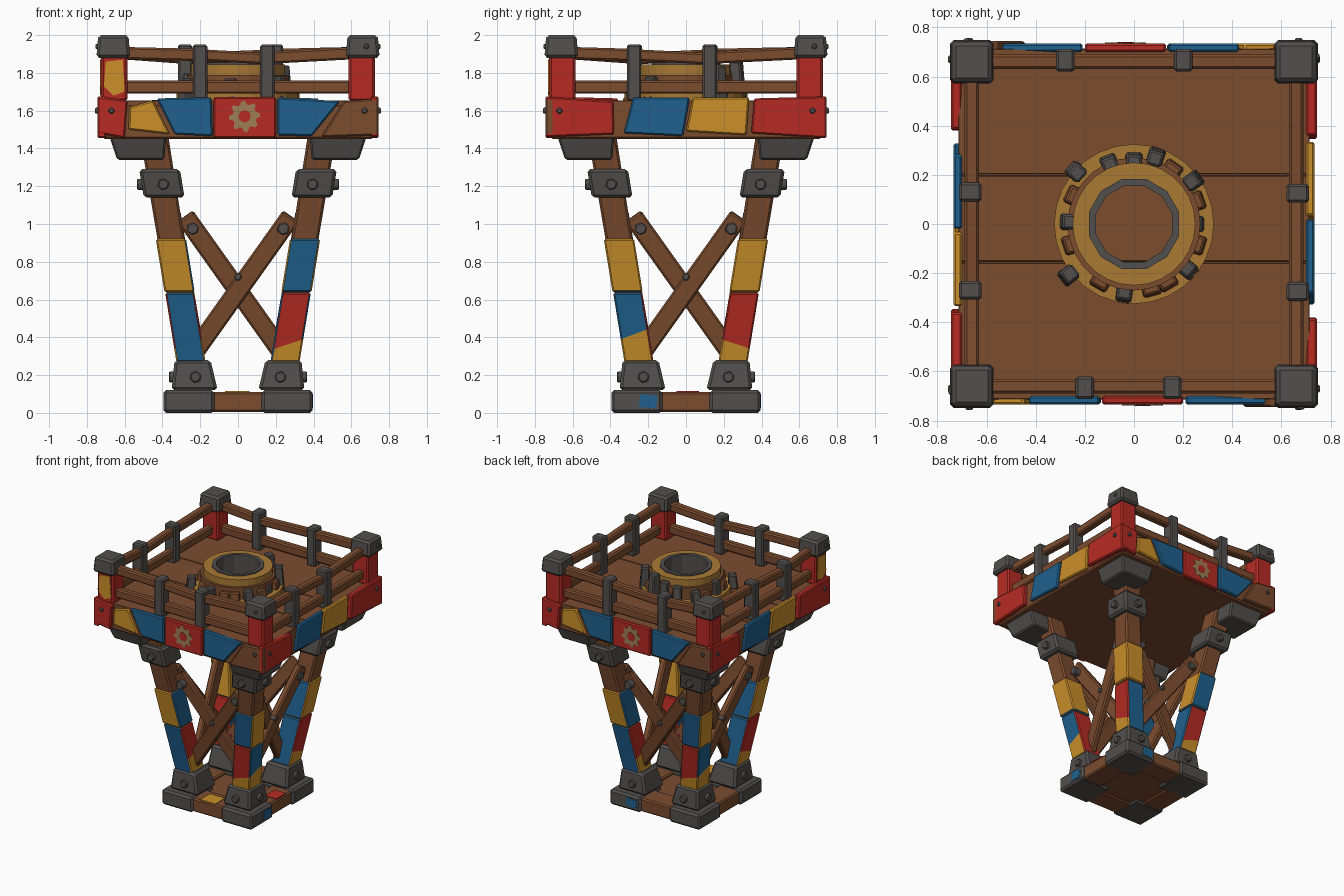
import bpy, bmesh, math
from mathutils import Matrix, Vector

if "Cube" in bpy.data.objects:
    bpy.data.objects.remove(bpy.data.objects["Cube"])

def material(name, rgb):
    m = bpy.data.materials.new(name)
    m.diffuse_color = (*rgb, 1)
    m.use_nodes = True
    m.node_tree.nodes["Principled BSDF"].inputs["Base Color"].default_value = m.diffuse_color
    return m

WOOD = material("brown wood", (0.20, 0.072, 0.028))
IRON = material("dark iron", (0.085, 0.08, 0.075))
RED = material("red paint", (0.47, 0.024, 0.017))
BLUE = material("blue paint", (0.014, 0.12, 0.27))
GOLD = material("yellow paint", (0.60, 0.28, 0.024))
BRASS = material("aged brass", (0.40, 0.195, 0.035))
TAN = material("tan emblem", (0.35, 0.21, 0.095))
side = lambda k: Matrix.Rotation(k * math.pi / 2, 4, 'Z')   # 0 front, 1 right, 2 back, 3 left

def finish(name, bm, mats, bevel=0.0, k=0):
    bm.transform(side(k))
    bmesh.ops.recalc_face_normals(bm, faces=bm.faces)
    me = bpy.data.meshes.new(name)
    bm.to_mesh(me)
    bm.free()
    ob = bpy.data.objects.new(name, me)
    for m in mats:
        me.materials.append(m)
    bpy.context.collection.objects.link(ob)
    if bevel:
        b = ob.modifiers.new("worn edge", 'BEVEL')
        b.width, b.segments, b.limit_method = bevel, 1, 'ANGLE'
    return ob

def loft_mesh(a, b):
    """Box between two rectangles, each (cx, cy, z, half x, half y)."""
    bm = bmesh.new()
    rings = [[bm.verts.new((cx + sx * hx, cy + sy * hy, z))
              for sx, sy in ((-1, -1), (1, -1), (1, 1), (-1, 1))] for cx, cy, z, hx, hy in (a, b)]
    bm.faces.new(rings[0])
    bm.faces.new(rings[1])
    for i in range(4):                       # side faces, in order front, right, back, left
        j = (i + 1) % 4
        bm.faces.new((rings[0][i], rings[0][j], rings[1][j], rings[1][i])).material_index = i
    return bm

def loft(name, a, b, mat, bevel=0.012, k=0):
    bm = loft_mesh(a, b)
    for f in bm.faces:
        f.material_index = 0
    return finish(name, bm, [mat], bevel, k)

def box(name, x0, x1, y0, y1, z0, z1, mat, bevel=0.01, k=0):
    c = ((x0 + x1) / 2, (y0 + y1) / 2)
    h = ((x1 - x0) / 2, (y1 - y0) / 2)
    return loft(name, (*c, z0, *h), (*c, z1, *h), mat, bevel, k)

def prism(name, pts, d0, d1, k, mat, bevel=0.0):
    """Outline (u, z) on side k, reaching from distance d0 out to d1."""
    bm = bmesh.new()
    r = [[bm.verts.new((u, -d, z)) for u, z in pts] for d in (d0, d1)]
    bm.faces.new(r[0])
    bm.faces.new(r[1])
    for i in range(len(pts)):
        j = (i + 1) % len(pts)
        bm.faces.new((r[0][i], r[0][j], r[1][j], r[1][i]))
    return finish(name, bm, [mat], bevel, k)

def circle(u, z, r, n, turn=0.0):
    return [(u + r * math.cos(turn + 2 * math.pi * i / n), z + r * math.sin(turn + 2 * math.pi * i / n))
            for i in range(n)]

def bolt(name, u, z, d0, d1, k, r=0.032):
    prism(name, circle(u, z, r, 6, 0.3), d0, d1, k, IRON, 0.006)

def beam(name, p0, p1, w, t, mat, k=0):
    """Bar from p0 to p1; w across in the side's plane, t through it."""
    p0, p1 = Vector(p0), Vector(p1)
    ax = p1 - p0
    x = ax.normalized()
    y = Vector((0, 1, 0))
    y = (y - x * y.dot(x)).normalized()
    m = Matrix((x, y, x.cross(y))).transposed().to_4x4()
    bm = bmesh.new()
    bmesh.ops.create_cube(bm, size=1, matrix=Matrix.Translation((p0 + p1) / 2) @ m
                          @ Matrix.Diagonal((ax.length, t, w, 1)))
    return finish(name, bm, [mat], 0.01, k)

def ring(name, r0, r1, z0, z1, n, mat, turn=0.0):
    bm = bmesh.new()
    loops = [[bm.verts.new((x, y, z)) for x, y in circle(0, 0, r, n, turn)]
             for r, z in ((r0, z0), (r1, z0), (r1, z1), (r0, z1))]
    for a in range(4):
        for i in range(n):
            j, b = (i + 1) % n, (a + 1) % 4
            bm.faces.new((loops[a][i], loops[a][j], loops[b][j], loops[b][i]))
    ob = finish(name, bm, [mat])
    return ob

leg = lambda z: 0.205 + 0.163 * z            # leg centre offset at height z

# Base
box("base_floor", -0.34, 0.34, -0.34, 0.34, 0.015, 0.09, WOOD)
for k in range(4):
    box("base_beam", -0.16, 0.16, -0.375, -0.2, 0.005, 0.11, WOOD, k=k)
    box("base_corner", 0.125, 0.395, -0.395, -0.125, 0, 0.12, IRON, 0.015, k)
for k in (1, 2):
    prism("base_paint", [(-0.25, 0.03), (-0.16, 0.025), (-0.15, 0.09), (-0.24, 0.1)], 0.39, 0.398, k, BLUE)
box("base_yellow_patch", -0.07, 0.06, -0.37, -0.25, 0.108, 0.115, GOLD, 0)
box("base_red_patch", -0.05, 0.07, -0.37, -0.27, 0.108, 0.115, RED, 0, 1)

# Legs with painted sleeves; side colours listed front, right, back, left
UP = {-1: (GOLD, BLUE, BLUE, GOLD), 1: (BLUE, GOLD, GOLD, GOLD)}
LOW = {-1: (BLUE, RED, BLUE, RED), 1: (RED, BLUE, RED, BLUE)}

def sleeve(name, s, z0, z1, h, cols, drip, k):
    bm = loft_mesh((s * leg(z0), -leg(z0), z0, h, h), (s * leg(z1), -leg(z1), z1, h, h))
    if drip:                                  # yellow paint on the lower end of some sides
        n = Vector((-0.35, -0.35, 1))
        p = Vector((s * leg(0.38), -leg(0.38), 0.39))
        bmesh.ops.bisect_plane(bm, geom=bm.verts[:] + bm.edges[:] + bm.faces[:], plane_co=p, plane_no=n)
        for f in bm.faces:
            if f.material_index in drip and (f.calc_center_median() - p).dot(n) < 0:
                f.material_index = 4
    finish(name, bm, [*cols, GOLD], 0.008, k)

for k in (0, 2):
    for s in (-1, 1):
        def at(z, h, dc=0.0):
            return (s * (leg(z) + dc), -(leg(z) + dc), z, h, h)
        loft("leg", at(0.2, 0.067), at(1.47, 0.075), WOOD, 0.012, k)
        sleeve("leg_lower_sleeve", s, 0.27, 0.635, 0.077, LOW[s], (0, 1) if s > 0 else (1, 3), k)
        sleeve("leg_upper_sleeve", s, 0.64, 0.92, 0.08, UP[s], (), k)
        loft("leg_foot", at(0.12, 0.122, 0.005), at(0.28, 0.095, -0.01), IRON, 0.015, k)
        loft("leg_clamp", at(1.14, 0.108), at(1.29, 0.108), IRON, 0.015, k)
        loft("platform_bracket", (s * 0.515, -0.515, 1.34, 0.125, 0.125),
             (s * 0.53, -0.53, 1.46, 0.15, 0.15), IRON, 0.01, k)

# Cross braces and bolts, one set per side
for k in range(4):
    beam("cross_brace", (-0.24, -0.235, 0.31), (0.28, -0.36, 1.04), 0.105, 0.05, WOOD, k)
    beam("cross_brace", (0.24, -0.205, 0.31), (-0.28, -0.33, 1.04), 0.105, 0.05, WOOD, k)
    bolt("brace_bolt", 0, 0.72, 0.29, 0.338, k, 0.022)
    for s in (-1, 1):
        bolt("brace_end_bolt", s * 0.24, 0.975, 0.32, 0.39, k, 0.035)
        bolt("foot_bolt", s * 0.225, 0.19, 0.3, 0.365, k)
        bolt("clamp_bolt", s * 0.395, 1.21, 0.47, 0.535, k)

# Platform body and deck planks
box("platform_frame", -0.715, 0.715, -0.715, 0.715, 1.45, 1.635, WOOD)
cuts = [-0.715, -0.155, 0.2, 0.715]
for y0, y1 in zip(cuts, cuts[1:]):
    box("deck_plank", -0.715, 0.715, y0 + 0.003, y1 - 0.003, 1.62, 1.655, WOOD, 0.003)

# Painted band panels: same on front/back, same on right/left
rect = lambda u0, u1, z0=1.465, z1=1.665: [(u0, z0), (u1, z0), (u1, z1), (u0, z1)]
FRONT = [("red", [(-0.745, 1.48), (-0.6, 1.455), (-0.585, 1.655), (-0.745, 1.675)], RED),
         ("yellow", [(-0.58, 1.5), (-0.36, 1.475), (-0.45, 1.655), (-0.575, 1.62)], GOLD),
         ("blue", [(-0.335, 1.475), (-0.135, 1.465), (-0.14, 1.67), (-0.43, 1.665)], BLUE),
         ("emblem", rect(-0.13, 0.2, 1.455, 1.672), RED),
         ("blue", [(0.21, 1.47), (0.39, 1.465), (0.54, 1.65), (0.21, 1.67)], BLUE),
         ("bare", [(0.44, 1.46), (0.745, 1.47), (0.745, 1.665), (0.56, 1.65)], WOOD)]
RIGHT = [("red", [(-0.745, 1.46), (-0.38, 1.475), (-0.385, 1.65), (-0.745, 1.675)], RED),
         ("blue", [(-0.33, 1.48), (-0.015, 1.465), (0.02, 1.67), (-0.28, 1.67)], BLUE),
         ("yellow", [(0.0, 1.49), (0.32, 1.47), (0.335, 1.67), (0.035, 1.67)], GOLD),
         ("red", [(0.345, 1.48), (0.745, 1.455), (0.74, 1.675), (0.36, 1.665)], RED)]
for k in range(4):
    for name, pts, mat in (RIGHT if k % 2 else FRONT):
        corner = max(abs(u) for u, z in pts) > 0.7
        prism("band_panel_" + name, pts, 0.70, 0.745 if corner else 0.735, k, mat, 0.008)
    for s in (-1, 1):
        bolt("band_bolt", s * 0.67, 1.6, 0.73, 0.757, k, 0.018)
for k in (0, 2):                              # gear shaped emblem
    gear = [(0.035 + r * math.cos(a), 1.57 + r * math.sin(a)) for i in range(32)
            for a, r in [(2 * math.pi * i / 32, 0.083 if i % 4 < 2 else 0.064)]]
    prism("gear_emblem", gear, 0.733, 0.738, k, TAN)
    prism("gear_emblem_hole", circle(0.035, 1.57, 0.032, 12), 0.734, 0.740, k, RED)

# Railing
MID = [(-0.2, 0.155), (-0.275, 0.125), (-0.2, 0.28), (-0.13, 0.27)]
for k in range(4):
    beam("lower_rail", (-0.62, -0.66, 1.725), (0.62, -0.66, 1.725), 0.07, 0.055, WOOD, k)
    a, b = MID[k]
    beam("upper_rail", (-0.62, -0.66, 1.905), (a, -0.66, 1.895), 0.065, 0.06, WOOD, k)
    beam("upper_rail", (a, -0.66, 1.895), (b, -0.66, 1.875), 0.06, 0.058, WOOD, k)
    beam("upper_rail", (b, -0.66, 1.88), (0.62, -0.66, 1.905), 0.065, 0.06, WOOD, k)
    for u in MID[k]:
        box("rail_post", u - 0.038, u + 0.038, -0.712, -0.62, 1.65, 1.95, IRON, 0.01, k)
    box("corner_post", 0.585, 0.725, -0.725, -0.585, 1.65, 1.89, RED, 0.012, k)
    loft("corner_cap", (0.66, -0.66, 1.88, 0.09, 0.09), (0.66, -0.66, 2.0, 0.08, 0.08), IRON, 0.015, k)
    bolt("cap_bolt", 0.68, 1.94, 0.73, 0.755, k, 0.016)
for k, s in ((0, -1), (3, 1)):
    prism("post_yellow_paint", [(s * 0.6, 1.7), (s * 0.66, 1.68), (s * 0.71, 1.73), (s * 0.7, 1.86), (s * 0.61, 1.87)],
          0.72, 0.73, k, GOLD)

# Central turret ring
ring("ring_base", 0.2, 0.325, 1.64, 1.70, 28, BRASS)
ring("ring_drum", 0.18, 0.27, 1.69, 1.79, 28, WOOD)
ring("ring_rim", 0.175, 0.25, 1.78, 1.845, 28, BRASS)
ring("ring_lining", 0.16, 0.19, 1.65, 1.855, 12, IRON, 0.26)
FITTINGS = [(72, 0.31, 1.86), (36, 0.32, 1.84), (138, 0.34, 1.78), (178, 0.29, 1.8), (218, 0.36, 1.77),
            (262, 0.31, 1.77), (320, 0.31, 1.78), (112, 0.29, 1.8), (0, 0.275, 1.76), (90, 0.28, 1.82)]
for i, (ang, r, top) in enumerate(FITTINGS):
    bm = loft_mesh((r - 0.02, 0, 1.66, 0.035, 0.035), (r - 0.03, 0, top, 0.03, 0.03))
    for f in bm.faces:
        f.material_index = 0
    bm.transform(Matrix.Rotation(math.radians(ang), 4, 'Z'))
    finish("ring_fitting", bm, [IRON], 0.008)
for ang in (20, 55, 155, 198, 240, 285, 300, 342):
    bm = loft_mesh((0.28, 0, 1.68, 0.025, 0.04), (0.275, 0, 1.76, 0.02, 0.035))
    for f in bm.faces:
        f.material_index = 0
    bm.transform(Matrix.Rotation(math.radians(ang), 4, 'Z'))
    finish("ring_block", bm, [WOOD], 0.008)
